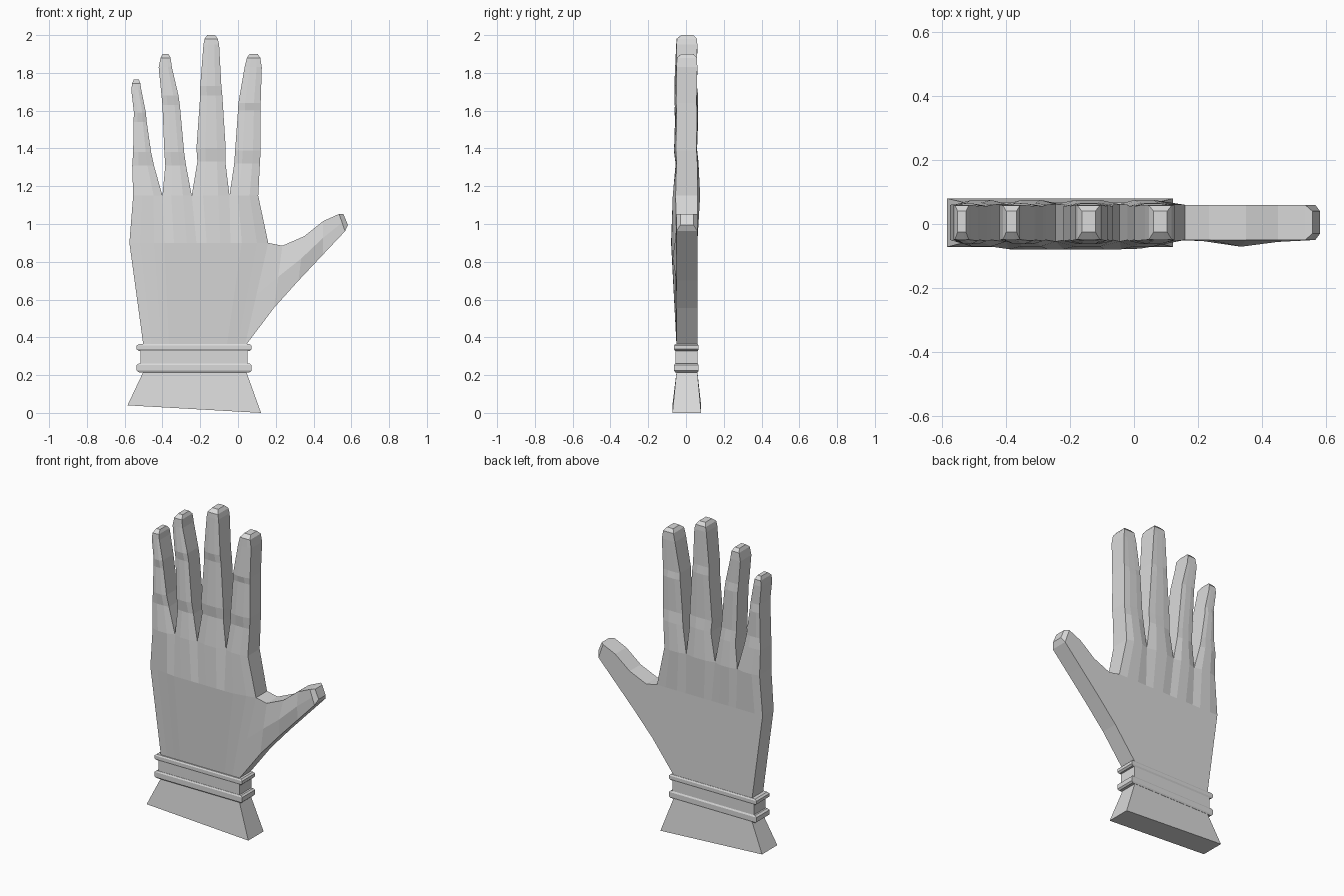
import bpy, bmesh

cube = bpy.data.objects.get("Cube")
if cube:
    bpy.data.objects.remove(cube)

grey = bpy.data.materials.new("light_grey")
grey.use_nodes = True
grey.diffuse_color = (0.7, 0.7, 0.7, 1)
grey.node_tree.nodes["Principled BSDF"].inputs["Base Color"].default_value = (0.7, 0.7, 0.7, 1)

FRONT, BACK = -0.05, 0.06


def finish(bm, name):
    bmesh.ops.remove_doubles(bm, verts=bm.verts[:], dist=0.0005)
    bmesh.ops.recalc_face_normals(bm, faces=bm.faces[:])
    mesh = bpy.data.meshes.new(name)
    bm.to_mesh(mesh)
    bm.free()
    mesh.materials.append(grey)
    obj = bpy.data.objects.new(name, mesh)
    bpy.context.collection.objects.link(obj)
    return obj


def loft(bm, rings, skip=(), cap_start=True, cap_end=True):
    """Bridge equal rings of points; skip holds (segment, side) walls left open."""
    loops = [[bm.verts.new(p) for p in ring] for ring in rings]
    n = len(loops[0])
    for s in range(len(loops) - 1):
        for k in range(n):
            if (s, k) not in skip:
                m = (k + 1) % n
                bm.faces.new((loops[s][k], loops[s][m], loops[s + 1][m], loops[s + 1][k]))
    if cap_start:
        bm.faces.new(loops[0][::-1])
    if cap_end:
        bm.faces.new(loops[-1])


def palm_front(x):
    """Front depth of the palm at its widest row, fading towards both sides."""
    t = min(1, max(0, min((x + 0.575) / 0.18, (0.16 - x) / 0.15)))
    return FRONT - 0.029 * t


def ring(z, x0, x1, fe, fm, be, bm_):
    """Eight-point finger section: edge and middle depths on front and back."""
    xs = [x0 + (x1 - x0) * t for t in (0, 0.3, 0.7, 1)]
    front = [(x, y, z) for x, y in zip(xs, (fe, fm, fm, fe))]
    back = [(x, y, z) for x, y in zip(xs[::-1], (be, bm_, bm_, be))]
    return front + back


# Section depths from the knuckles to the rim of the fingertip
depths = [(-0.055, -0.07, 0.062, 0.075),
          (-0.05, -0.054, 0.06, 0.066),
          (-0.053, -0.063, 0.056, 0.058),
          (-0.05, -0.054, 0.058, 0.064),
          (-0.052, -0.062, 0.056, 0.058),
          (-0.05, -0.052, 0.06, 0.06),
          (-0.048, -0.05, 0.058, 0.058)]

wrist = [-0.5, -0.365, -0.235, -0.1, 0.035]
palm = [-0.575, -0.39, -0.22, -0.04, 0.16]

# Fingers, little to index: (z, left x, right x) from knuckles to tip rim
fingers = [
    [(1.15, -0.555, -0.4), (1.31, -0.56, -0.445), (1.38, -0.555, -0.46), (1.54, -0.553, -0.483),
     (1.59, -0.551, -0.488), (1.71, -0.565, -0.512), (1.745, -0.56, -0.517)],
    [(1.15, -0.4, -0.245), (1.31, -0.385, -0.275), (1.38, -0.39, -0.285), (1.63, -0.4, -0.308),
     (1.68, -0.405, -0.315), (1.83, -0.42, -0.35), (1.88, -0.41, -0.357)],
    [(1.15, -0.245, -0.045), (1.33, -0.215, -0.067), (1.4, -0.22, -0.065), (1.68, -0.2, -0.083),
     (1.73, -0.2, -0.088), (1.95, -0.183, -0.1), (1.98, -0.177, -0.107)],
    [(1.15, -0.045, 0.107), (1.32, -0.02, 0.116), (1.39, -0.015, 0.12), (1.6, 0, 0.12),
     (1.64, 0.002, 0.12), (1.83, 0.035, 0.126), (1.88, 0.047, 0.118)],
]

# Palm and fingers as four neighbouring strips that join along their edges
bm = bmesh.new()
for i, rows in enumerate(fingers):
    sections = [ring(0.35, wrist[i], wrist[i + 1], FRONT, FRONT, BACK, BACK)]
    mid = ring(0.9, palm[i], palm[i + 1], FRONT, FRONT, BACK, BACK)
    sections.append([(x, palm_front(x) if y < 0 else y, z) for x, y, z in mid])
    for (z, x0, x1), d in zip(rows, depths):
        sections.append(ring(z, x0, x1, *d))
    # bevelled tip
    z, x0, x1 = rows[-1]
    inset = (x1 - x0) * 0.2
    sections.append(ring(z + 0.02, x0 + inset, x1 - inset, -0.025, -0.025, 0.04, 0.04))
    skip = set()
    if i > 0:
        skip |= {(0, 7), (1, 7)}
    if i < 3:
        skip |= {(0, 3), (1, 3)}
    else:
        skip.add((0, 3))
    loft(bm, sections, skip)

# Thumb: (upper x, upper z, lower x, lower z, ridge depth, front, back)
thumb = [(0.16, 0.9, 0.035, 0.35, -0.05, FRONT, BACK),
         (0.235, 0.885, 0.19, 0.555, -0.053, FRONT, BACK),
         (0.35, 0.935, 0.32, 0.7, -0.071, FRONT, BACK),
         (0.45, 1.015, 0.45, 0.838, -0.056, FRONT, BACK),
         (0.535, 1.053, 0.567, 0.962, -0.05, FRONT, BACK),
         (0.558, 1.053, 0.582, 0.995, -0.03, -0.03, 0.04)]
sections = []
for ux, uz, lx, lz, ridge, f, b in thumb:
    cx, cz = (ux + lx) / 2, (uz + lz) / 2
    sections.append([(ux, f, uz), (cx, ridge, cz), (lx, f, lz), (lx, b, lz), (ux, b, uz)])
loft(bm, sections, cap_start=False)
finish(bm, "hand")


def block(name, rows):
    """Rectangular loft; each row is (x0, z at x0, x1, z at x1, front, back)."""
    b = bmesh.new()
    loft(b, [[(x0, f, z0), (x1, f, z1), (x1, k, z1), (x0, k, z0)]
             for x0, z0, x1, z1, f, k in rows])
    finish(b, name)


# Flared cuff with a slanted hem
block("cuff", [(-0.585, 0.04, 0.122, 0.0, -0.072, 0.08),
               (-0.5, 0.22, 0.043, 0.22, -0.05, 0.06)])

# Wrist strap between two raised bands
block("wrist_strap", [(-0.515, 0.24, 0.05, 0.24, -0.056, 0.062),
                      (-0.515, 0.345, 0.05, 0.345, -0.056, 0.062)])
for name, z0, z1 in (("lower_band", 0.215, 0.262), ("upper_band", 0.328, 0.365)):
    c = 0.009
    block(name, [(-0.525, z0, 0.062, z0, -0.058, 0.062),
                 (-0.537, z0 + c, 0.072, z0 + c, -0.063, 0.067),
                 (-0.537, z1 - c, 0.072, z1 - c, -0.063, 0.067),
                 (-0.525, z1, 0.062, z1, -0.058, 0.062)])
